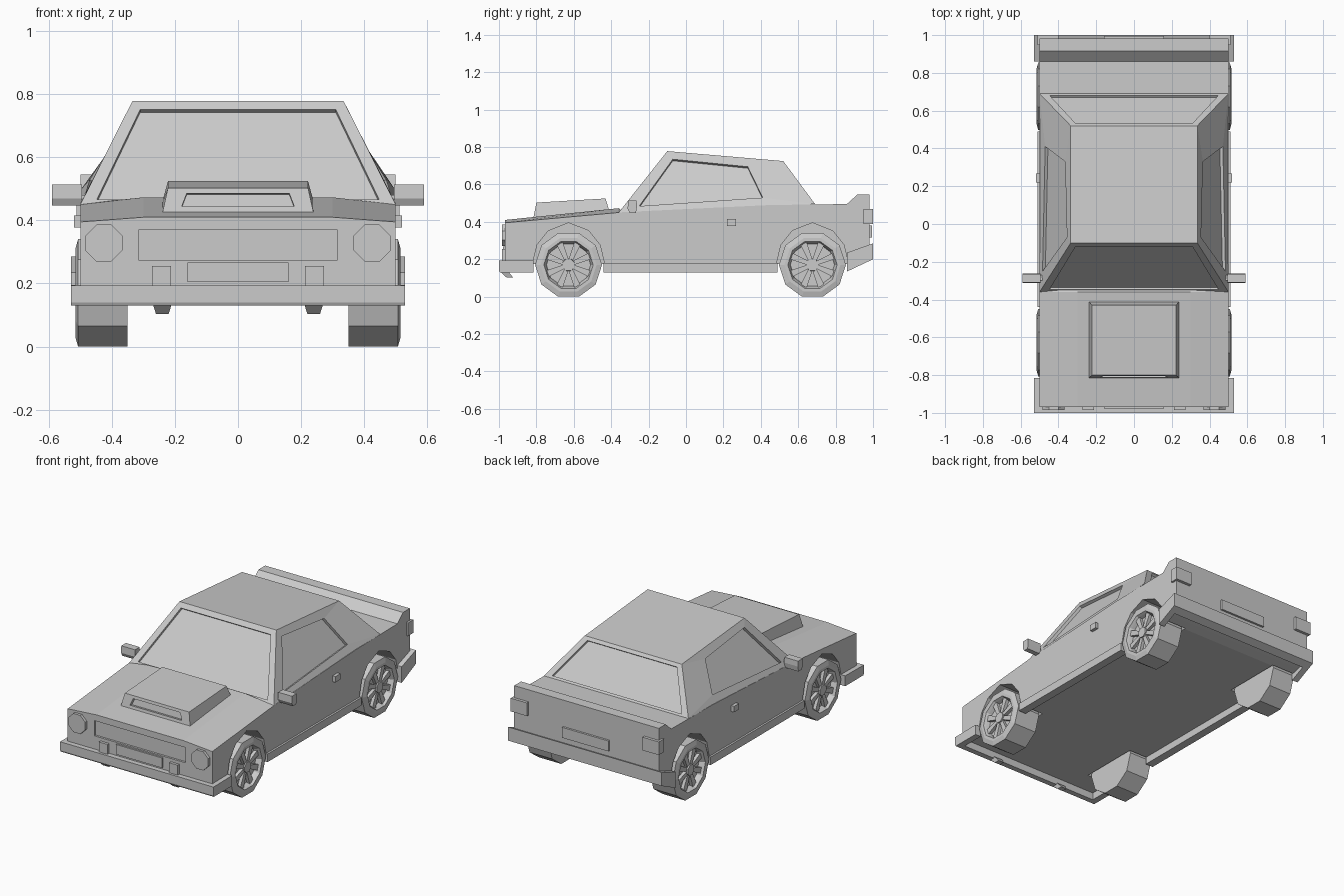
import bpy, bmesh
from math import sin, cos, pi
from mathutils import Vector

if "Cube" in bpy.data.objects:
    bpy.data.objects.remove(bpy.data.objects["Cube"])


def finish(name, bm, fix=True):
    if fix:
        bmesh.ops.recalc_face_normals(bm, faces=bm.faces)
    me = bpy.data.meshes.new(name)
    bm.to_mesh(me)
    bm.free()
    ob = bpy.data.objects.new(name, me)
    bpy.context.collection.objects.link(ob)
    return ob


def loft(bm, rings):
    """Skin equal-length closed rings and cap both ends."""
    vs = [[bm.verts.new(p) for p in r] for r in rings]
    n = len(vs[0])
    for a, b in zip(vs, vs[1:]):
        for i in range(n):
            bm.faces.new((a[i], a[(i + 1) % n], b[(i + 1) % n], b[i]))
    bm.faces.new(vs[0][::-1])
    bm.faces.new(vs[-1])


def box(bm, x, y, z):
    loft(bm, [[(x[0], y[0], h), (x[1], y[0], h), (x[1], y[1], h), (x[0], y[1], h)] for h in z])


def extrude_x(bm, pts, x0, x1):
    loft(bm, [[(x, y, z) for y, z in pts] for x in (x0, x1)])


def boxes(name, *dims, mirror=False):
    bm = bmesh.new()
    for x, y, z in dims:
        box(bm, x, y, z)
        if mirror:
            box(bm, (-x[1], -x[0]), y, z)
    return finish(name, bm)


def panel(bm, corners, uvs, depth):
    """Quad with a recessed smaller quad; corners run bl, br, tr, tl from outside."""
    a, b, c, d = [Vector(p) for p in corners]
    inward = (b - a).cross(d - a).normalized() * -depth
    hole = [a.lerp(b, u).lerp(d.lerp(c, u), v) for u, v in uvs]
    rings = [[bm.verts.new(p) for p in r]
             for r in ((a, b, c, d), hole, [p + inward for p in hole])]
    for r, s in zip(rings, rings[1:]):
        for i in range(4):
            j = (i + 1) % 4
            bm.faces.new((r[i], r[j], s[j], s[i]))
    bm.faces.new(rings[2])


def quad(bm, *pts):
    bm.faces.new([bm.verts.new(p) for p in pts])


AXLES = (-0.628, 0.676)
AXLE_Z = 0.17

# Body shell: y, bottom, top edge, crown of the centre panel
stations = [(-0.968, 0.175, 0.395, 0.015), (-0.36, 0.175, 0.45, 0.023), (-0.335, 0.175, 0.452, 0),
            (0.45, 0.175, 0.49, 0), (0.86, 0.175, 0.495, 0), (0.915, 0.19, 0.545, 0),
            (0.982, 0.21, 0.545, 0)]
bm = bmesh.new()
loft(bm, [[(-0.5, y, b), (0.5, y, b), (0.5, y, t), (0.3, y, t + c), (-0.3, y, t + c), (-0.5, y, t)]
          for y, b, t, c in stations])
body = finish("body", bm)

# Cutter for wheel wells and grille recess
half = [(-0.195, -0.2), (-0.19, 0.016), (-0.168, 0.107), (-0.108, 0.182)]
arch = half + [(0, 0.225)] + [(-y, z) for y, z in reversed(half)]
bm = bmesh.new()
for ay in AXLES:
    pts = [(ay + y, AXLE_Z + z) for y, z in arch]
    extrude_x(bm, pts, 0.335, 0.7)
    extrude_x(bm, pts, -0.7, -0.335)
box(bm, (-0.315, 0.315), (-1.1, -0.955), (0.275, 0.37))
cutter = finish("body_cutter", bm)
cutter.hide_render = True
cutter.hide_viewport = True
mod = body.modifiers.new("wells", 'BOOLEAN')
mod.object = cutter
mod.operation = 'DIFFERENCE'
mod.solver = 'EXACT'

# Cabin with recessed windows
FL, FR = (-0.5, -0.36, 0.45), (0.5, -0.36, 0.45)
BL, BR = (-0.5, 0.69, 0.495), (0.5, 0.69, 0.495)
TFL, TFR = (-0.335, -0.1, 0.778), (0.335, -0.1, 0.778)
TBL, TBR = (-0.335, 0.52, 0.725), (0.335, 0.52, 0.725)
screen = [(0.045, 0.05), (0.955, 0.05), (0.945, 0.92), (0.055, 0.92)]
side = [(0.084, 0.095), (0.744, 0.18), (0.684, 0.82), (0.09, 0.88)]
side_l = [(1 - side[i][0], side[i][1]) for i in (1, 0, 3, 2)]
bm = bmesh.new()
panel(bm, (FL, FR, TFR, TFL), screen, 0.015)
panel(bm, (BR, BL, TBL, TBR), screen, 0.015)
panel(bm, (FR, BR, TBR, TFR), side, 0.018)
panel(bm, (BL, FL, TFL, TBL), side_l, 0.018)
quad(bm, TFL, TFR, TBR, TBL)
finish("cabin", bm, fix=False)

# Bonnet scoop with intake slot
a, b, c, d = [(x, y, z) for x, y, z in ((-0.245, -0.82, 0.4), (0.245, -0.82, 0.4),
                                        (0.245, -0.405, 0.44), (-0.245, -0.405, 0.44))]
e, f, g, h = [(-0.222, -0.8, 0.503), (0.222, -0.8, 0.503),
              (0.222, -0.43, 0.525), (-0.222, -0.43, 0.525)]
bm = bmesh.new()
panel(bm, (a, b, f, e), [(0.12, 0.42), (0.88, 0.42), (0.86, 0.83), (0.14, 0.83)], 0.02)
quad(bm, b, c, g, f)
quad(bm, c, d, h, g)
quad(bm, d, a, e, h)
quad(bm, e, f, g, h)
finish("bonnet_scoop", bm, fix=False)

# Hollow bumpers: a cross bar with a return along each side
bars = {"front_bumper": ([(-0.96, 0.13), (-0.995, 0.13), (-1, 0.14), (-1, 0.193), (-0.96, 0.193)],
                         [(-0.815, 0.13), (-0.96, 0.13), (-0.96, 0.193), (-0.815, 0.195)]),
        "rear_bumper": ([(0.955, 0.179), (1, 0.2), (1, 0.285), (0.955, 0.269)],
                        [(0.86, 0.134), (0.955, 0.179), (0.955, 0.269), (0.86, 0.235)])}
for name, (bar, wing) in bars.items():
    bm = bmesh.new()
    extrude_x(bm, bar, -0.53, 0.53)
    extrude_x(bm, wing, 0.49, 0.53)
    extrude_x(bm, wing, -0.53, -0.49)
    finish(name, bm)
boxes("bumper_guards", ((0.213, 0.273), (-0.985, -0.96), (0.18, 0.255)), mirror=True)

# Tow hooks under the front bumper
bm = bmesh.new()
for s in (-1, 1):
    loft(bm, [[(s * 0.24 + i * w, y, z) for i, y in ((-1, y0), (1, y0), (1, y1), (-1, y1))]
              for w, y0, y1, z in ((0.03, -0.995, -0.95, 0.135), (0.02, -0.96, -0.925, 0.103))])
finish("tow_hooks", bm)

# Small fittings
boxes("sills", ((0.46, 0.512), (-0.44, 0.49), (0.13, 0.18)), mirror=True)
boxes("door_handles", ((0.49, 0.52), (0.22, 0.268), (0.378, 0.415)), mirror=True)
boxes("tail_lights", ((0.4, 0.512), (0.948, 1.0), (0.388, 0.47)), mirror=True)
boxes("rear_plate", ((-0.16, 0.16), (0.97, 0.995), (0.315, 0.38)))
boxes("front_plate", ((-0.16, 0.16), (-0.978, -0.96), (0.205, 0.267)))

# Door mirrors
bm = bmesh.new()
for s in (-1, 1):
    loft(bm, [[(s * x, y, z) for y, z in ((-0.3, 0.447), (-0.268, 0.447), (-0.262, 0.48),
                                          (-0.264, 0.513), (-0.31, 0.513), (-0.312, 0.47))]
              for x in (0.495, 0.59)])
    box(bm, sorted((s * 0.45, s * 0.5)), (-0.3, -0.27), (0.45, 0.48))
finish("door_mirrors", bm)


def ring(x, r, n, y=0, z=0):
    return [(x, y + r * sin(2 * pi * (i + 0.5) / n), z - r * cos(2 * pi * (i + 0.5) / n))
            for i in range(n)]


# Headlights
bm = bmesh.new()
for s in (-1, 1):
    loft(bm, [[(s * 0.425 + p, y, q) for _, p, q in ring(0, 0.063, 8, 0, 0.328)]
              for y in (-0.95, -0.985)])
finish("headlights", bm)

# Wheels: ten-sided tyre with recessed rim, eight spokes and a hub
for s, sn in ((-1, "left"), (1, "right")):
    for ay, an in zip(AXLES, ("front", "rear")):
        bm = bmesh.new()
        loft(bm, [ring(s * x, r, 10, ay, AXLE_Z) for x, r in
                  ((0.35, 0.179), (0.507, 0.179), (0.515, 0.15), (0.515, 0.132),
                   (0.5, 0.125), (0.48, 0.118))])
        loft(bm, [ring(s * x, r, 8, ay, AXLE_Z) for x, r in ((0.47, 0.036), (0.508, 0.034))])
        for k in range(8):
            t = 2 * pi * (k + 0.5) / 8
            pts = [(ay + r * sin(t) + w * cos(t), AXLE_Z - r * cos(t) + w * sin(t))
                   for r, w in ((0.025, -0.011), (0.123, -0.018), (0.123, 0.018), (0.025, 0.011))]
            extrude_x(bm, pts, s * 0.475, s * 0.5)
        finish(f"{an}_{sn}_wheel", bm)
